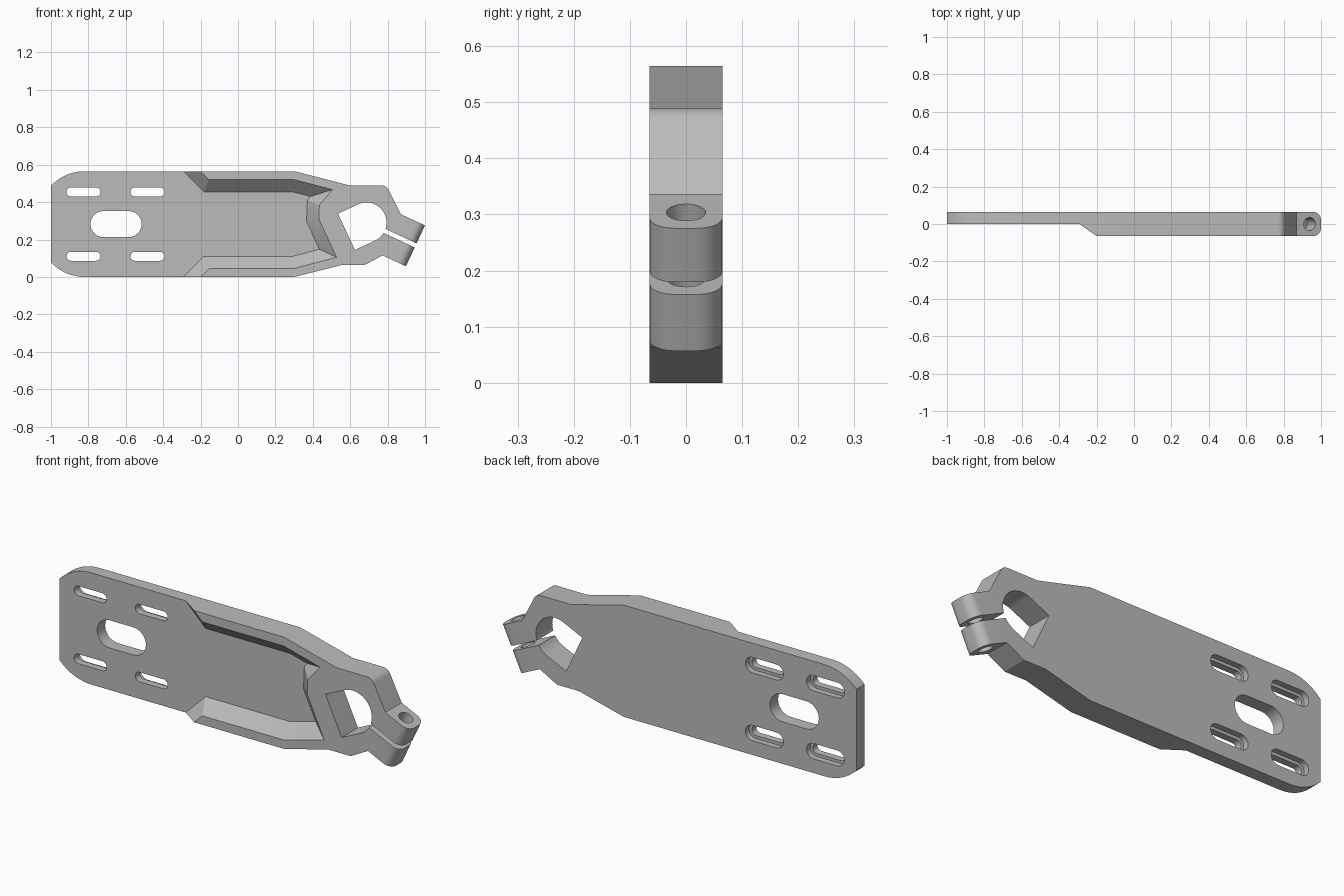
import bpy
import bmesh
from math import sin, cos, pi, radians
from mathutils import Vector

cube = bpy.data.objects.get("Cube")
if cube:
    bpy.data.objects.remove(cube)

T = 0.065                      # half thickness
MID = 0.2825                   # height of the centre line
HUB = Vector((0.687, 0.291))   # centre of the clamp bore
TILT = radians(25)
ALONG = Vector((cos(TILT), -sin(TILT)))   # clamp lip direction
ACROSS = Vector((sin(TILT), cos(TILT)))

grey = bpy.data.materials.new("light grey")
grey.use_nodes = True
grey.diffuse_color = (0.5, 0.5, 0.5, 1)
grey.node_tree.nodes["Principled BSDF"].inputs["Base Color"].default_value = (0.5, 0.5, 0.5, 1)


def loft(name, rings):
    """Solid skinned through matching rings of 3D points."""
    mesh = bpy.data.meshes.new(name)
    bm = bmesh.new()
    loops = [[bm.verts.new(p) for p in ring] for ring in rings]
    n = len(loops[0])
    for a, b in zip(loops, loops[1:]):
        for i in range(n):
            j = (i + 1) % n
            bm.faces.new((a[i], a[j], b[j], b[i]))
    bm.faces.new(loops[0])
    bm.faces.new(loops[-1])
    bmesh.ops.recalc_face_normals(bm, faces=bm.faces)
    bm.to_mesh(mesh)
    bm.free()
    ob = bpy.data.objects.new(name, mesh)
    bpy.context.collection.objects.link(ob)
    mesh.materials.append(grey)
    return ob


def at(points, y):
    return [(p[0], y, p[1]) for p in points]


def prism(name, points, y0, y1):
    return loft(name, [at(points, y0), at(points, y1)])


def arc(cx, cz, r, a0, a1, steps):
    angles = [radians(a0 + (a1 - a0) * i / steps) for i in range(steps + 1)]
    return [(cx + r * cos(a), cz + r * sin(a)) for a in angles]


def stadium(cx, cz, half, r):
    """Rounded slot outline; half is the half length between end centres."""
    return arc(cx + half, cz, r, -90, 90, 12) + arc(cx - half, cz, r, 90, 270, 12)


def inset(points, d):
    """Mitred offset of a counter-clockwise outline, inward for positive d."""
    out = []
    n = len(points)
    for i in range(n):
        p, q, r = (Vector(points[k % n]) for k in (i - 1, i, i + 1))
        e, f = (q - p).normalized(), (r - q).normalized()
        ne, nf = Vector((-e.y, e.x)), Vector((-f.y, f.x))
        out.append(q + (ne + nf) * d / (1 + ne.dot(nf)))
    return out


def clamp(t, n):
    return HUB + ALONG * t + ACROSS * n


# Arm outline, counter-clockwise from the lower left
rounded = arc(-0.82, 0.318, 0.247, 90, 136.5, 10)
outline = [(x, 2 * MID - z) for x, z in reversed(rounded)]
outline += [(0.302, 0), (0.553, 0.063), (0.676, 0.063)]
outline += [clamp(0.152, -0.123), clamp(0.29, -0.123), clamp(0.29, 0.118), clamp(0.147, 0.118)]
outline += arc(0.768, 0.447, 0.042, 25, 90, 6)
outline += [(0.598, 0.489), (0.302, 2 * MID)]
outline += rounded
body = prism("clamp_arm", outline, -T, T)

# Round the vertical corners of the clamp lips
bm = bmesh.new()
bm.from_mesh(body.data)


def is_tip(v):
    return (Vector((v.co.x, v.co.z)) - HUB).dot(ALONG) > 0.27


tips = [e for e in bm.edges if all(is_tip(v) for v in e.verts)
        and abs(e.verts[0].co.y - e.verts[1].co.y) < 0.01]
bmesh.ops.bevel(bm, geom=tips, offset=0.045, segments=8, profile=0.5, affect='EDGES')
bm.to_mesh(body.data)
bm.free()

cutters = []

# Recess with sloping walls between the side rails
rail, edge = 0.045, 2 * MID
rim = [(-1.4, -0.3), (-0.5, -0.3), (-0.155, rail), (0.3, rail),
       (0.527, 0.105), (0.432, 0.31), (0.435, 0.385), (0.505, 0.467),
       (0.3, edge - rail), (-0.155, edge - rail), (-0.5, edge + 0.3), (-1.4, edge + 0.3)]
cutters.append(loft("recess_cutter", [at(inset(rim, -0.02), -T - 0.02), at(inset(rim, T), 0)]))

# Mounting slots, countersunk at the back, and the large central slot
for x in (-0.826, -0.484):
    for side in (-1, 1):
        z = MID + side * 0.172
        cutters.append(prism("slot_cutter", stadium(x, z, 0.067, 0.024), -0.2, 0.2))
        cutters.append(prism("slot_step_cutter", stadium(x, z, 0.067, 0.039), 0.035, 0.2))
cutters.append(prism("central_slot_cutter", stadium(-0.652, MID, 0.067, 0.07), -0.2, 0.2))

# Bore: half round with a squared end
axis = Vector((cos(TILT), sin(TILT)))
wide = Vector((-sin(TILT), cos(TILT)))
r = 0.107
bore = arc(HUB.x, HUB.y, r, -65, 115, 28)
bore += [HUB - axis * 0.118 + wide * r, HUB - axis * 0.118 - wide * r]
cutters.append(prism("bore_cutter", bore, -0.2, 0.2))

# Clamp gap and the screw hole through both lips
gap = [clamp(t, n) for t, n in ((0.05, -0.012), (0.4, -0.012), (0.4, 0.012), (0.05, 0.012))]
cutters.append(prism("gap_cutter", gap, -0.2, 0.2))
circle = arc(0.223, 0, 0.035, 0, 360, 28)[:-1]
rings = []
for n in (-0.2, 0.2):
    rings.append([(clamp(t, n).x, y, clamp(t, n).y) for t, y in circle])
cutters.append(loft("screw_hole_cutter", rings))

# Apply the cuts
bpy.ops.object.select_all(action='DESELECT')
bpy.context.view_layer.objects.active = body
body.select_set(True)
for c in cutters:
    c.hide_render = True
    mod = body.modifiers.new(c.name, 'BOOLEAN')
    mod.operation = 'DIFFERENCE'
    mod.solver = 'EXACT'
    mod.object = c
    bpy.ops.object.modifier_apply(modifier=mod.name)
    bpy.data.objects.remove(c)

bpy.ops.object.shade_smooth_by_angle(angle=radians(25))
